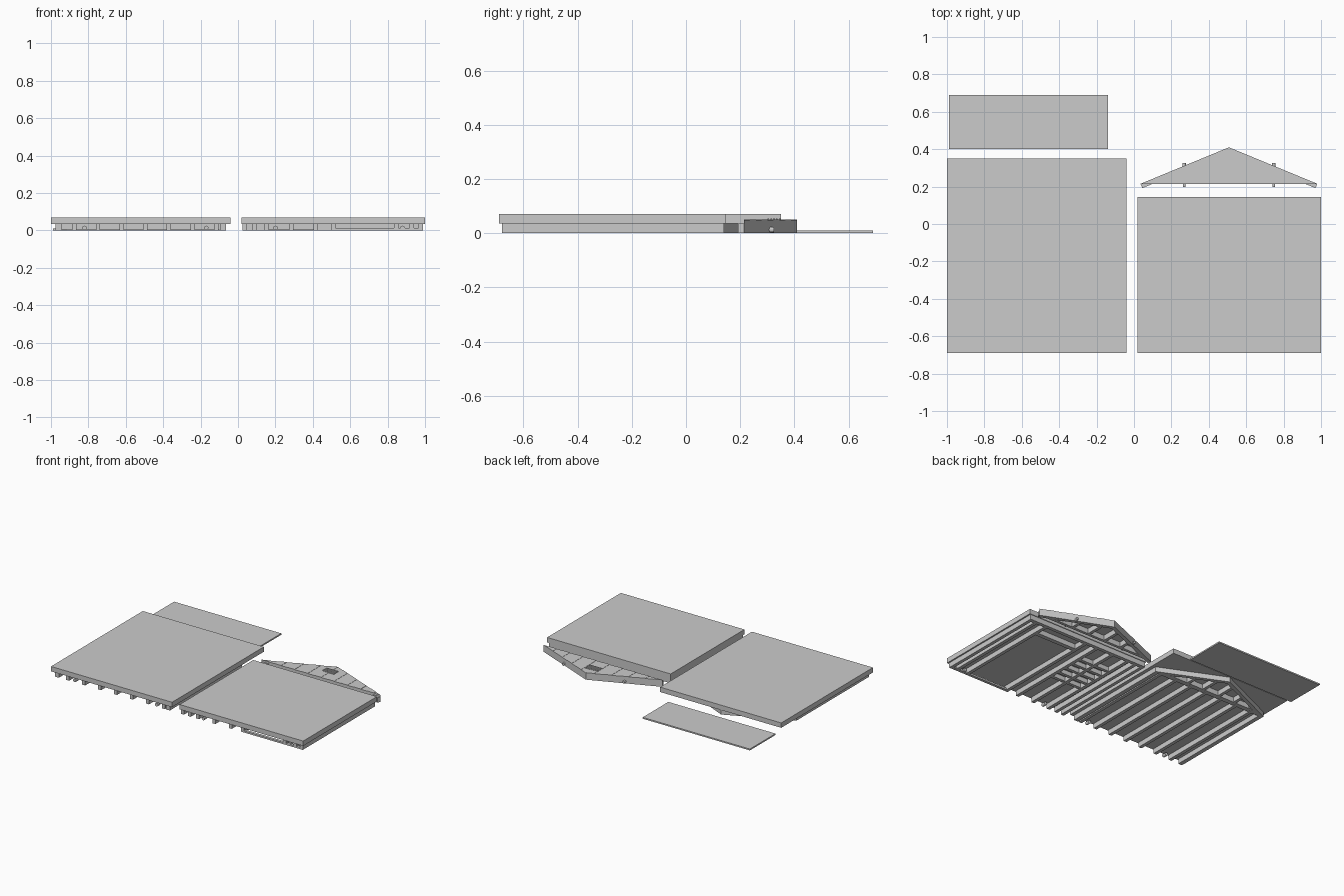
import bpy, bmesh, math
from mathutils import Vector

if "Cube" in bpy.data.objects:
    bpy.data.objects.remove(bpy.data.objects["Cube"])

grey = bpy.data.materials.new("plain_grey")
grey.diffuse_color = (0.6, 0.6, 0.6, 1)
grey.use_nodes = True
grey.node_tree.nodes["Principled BSDF"].inputs["Base Color"].default_value = grey.diffuse_color


def prism(name, pts, z0, z1, inset=0.0):
    """Extrude an outline upward; inset narrows the lower face in x only."""
    cx = sum(p[0] for p in pts) / len(pts)
    bm = bmesh.new()
    low = [bm.verts.new((x - math.copysign(inset, x - cx) if inset else x, y, z0)) for x, y in pts]
    high = [bm.verts.new((x, y, z1)) for x, y in pts]
    bm.faces.new(low[::-1])
    bm.faces.new(high)
    n = len(pts)
    for i in range(n):
        j = (i + 1) % n
        bm.faces.new((low[i], low[j], high[j], high[i]))
    bmesh.ops.recalc_face_normals(bm, faces=bm.faces)
    me = bpy.data.meshes.new(name)
    bm.to_mesh(me)
    bm.free()
    me.materials.append(grey)
    ob = bpy.data.objects.new(name, me)
    bpy.context.collection.objects.link(ob)
    return ob


def box(name, x0, x1, y0, y1, z0, z1):
    return prism(name, [(x0, y0), (x1, y0), (x1, y1), (x0, y1)], z0, z1)


def beam(name, a, b, w, z0, z1):
    """Board from a to b, its body lying to the right of the path."""
    a, b = Vector(a), Vector(b)
    d = (b - a).normalized()
    n = Vector((d.y, -d.x)) * w
    return prism(name, [a, b, b + n, a + n], z0, z1)


def peg(name, x, y, z, length, r=0.012):
    """Small round peg lying along y."""
    ob = prism(name, [(r * math.cos(t * math.pi / 6), r * math.sin(t * math.pi / 6))
                      for t in range(12)], 0, length)
    ob.rotation_euler = (-math.pi / 2, 0, 0)
    ob.location = (x, y, z)


def gable_frame(name, xl, xr, yb, yt, z0, z1, studs):
    """Two rafters, a bottom tie and short studs between them."""
    mid = (xl + xr) / 2
    slope = (yt - yb) / (mid - xl)
    beam(name + "_rafter_left", (xl, yb), (mid, yt), 0.025, z0, z1)
    beam(name + "_rafter_right", (mid, yt), (xr, yb), 0.025, z0, z1)
    box(name + "_tie", xl + 0.05, xr - 0.05, yb, yb + 0.02, z0, z1)
    for i in range(1, studs + 1):
        x = xl + (xr - xl) * i / (studs + 1)
        top = yt - abs(x - mid) * slope - 0.03
        if top > yb + 0.02:
            box(name + "_stud", x - 0.011, x + 0.011, yb + 0.02, top, z0, z1)


H, T = 0.035, 0.07   # frame height, top of the slabs

# Flat slabs
box("left_slab", -1, -0.04, -0.69, 0.35, H, T)
box("right_slab", 0.02, 1, -0.69, 0.145, H, T)
box("thin_sheet", -0.99, -0.14, 0.40, 0.69, 0, 0.01)

# Left wall frame: side posts, studs, top plate and gable
for s in (-1, 1):
    x0, x1 = sorted((-0.52 + s * 0.455, -0.52 + s * 0.425))
    box("left_side_post", x0, x1, -0.68, 0.14, 0, H)
for i in range(7):
    x = -0.875 + i * 0.1265
    box("left_stud", x - 0.012, x + 0.012, -0.68, 0.14, 0, H)
box("left_top_plate", -0.945, -0.095, 0.12, 0.14, 0.004, H)
gable_frame("left_gable", -0.975, -0.065, 0.14, 0.345, 0, H, 6)

# Right wall frame: studs, plates, doorway and window rungs
for x in (0.035, 0.09, 0.155, 0.285, 0.415, 0.51, 0.845, 0.93, 0.978):
    box("right_stud", x - 0.012, x + 0.012, -0.68, 0.135, 0, H)
box("right_top_plate", 0.023, 0.99, 0.115, 0.14, 0, H)
box("door_header", 0.51, 0.845, 0.0, 0.03, 0, H)
box("door_sill", 0.51, 0.97, -0.68, -0.66, 0, 0.012)
for i in range(5):
    y = -0.36 + i * 0.07
    box("window_rung", 0.155, 0.415, y, y + 0.022, 0.004, H)

# Pegs at the front edges
for x in (-0.82, -0.17, 0.2, 0.88):
    peg("front_peg", x, -0.68, 0.013, 0.03)

# Loose gable: framing underneath, narrow boards on top
XL, XR, YB, YT = 0.035, 0.98, 0.215, 0.41
MID = (XL + XR) / 2
gable_frame("loose_gable", XL, XR, YB, YT, 0, 0.036, 6)


def roof_y(x):
    return YT - abs(x - MID) * (YT - YB) / (MID - XL)


for i in range(18):
    a, b = XL + (XR - XL) * i / 18, XL + (XR - XL) * (i + 1) / 18
    pts = [(a, YB), (b, YB), (b, roof_y(b)), (a, roof_y(a))]
    if i == 0:
        pts = pts[:3]
    if i == 17:
        pts = [pts[0], pts[1], pts[3]]
    prism("gable_board", pts, 0.036, 0.05 - 0.0015 * (i % 2))

# Vent with slats in the loose gable
box("vent_back", 0.46, 0.55, 0.30, 0.352, 0.045, 0.0515)
for i in range(5):
    y = 0.301 + i * 0.0105
    box("vent_slat", 0.46, 0.55, y, y + 0.006, 0.05, 0.055)

# Small pegs along the loose gable
for x in (0.268, 0.747):
    peg("gable_low_peg", x, 0.198, 0.013, 0.03, 0.007)
    peg("gable_high_peg", x, 0.295, 0.013, 0.03, 0.01)
